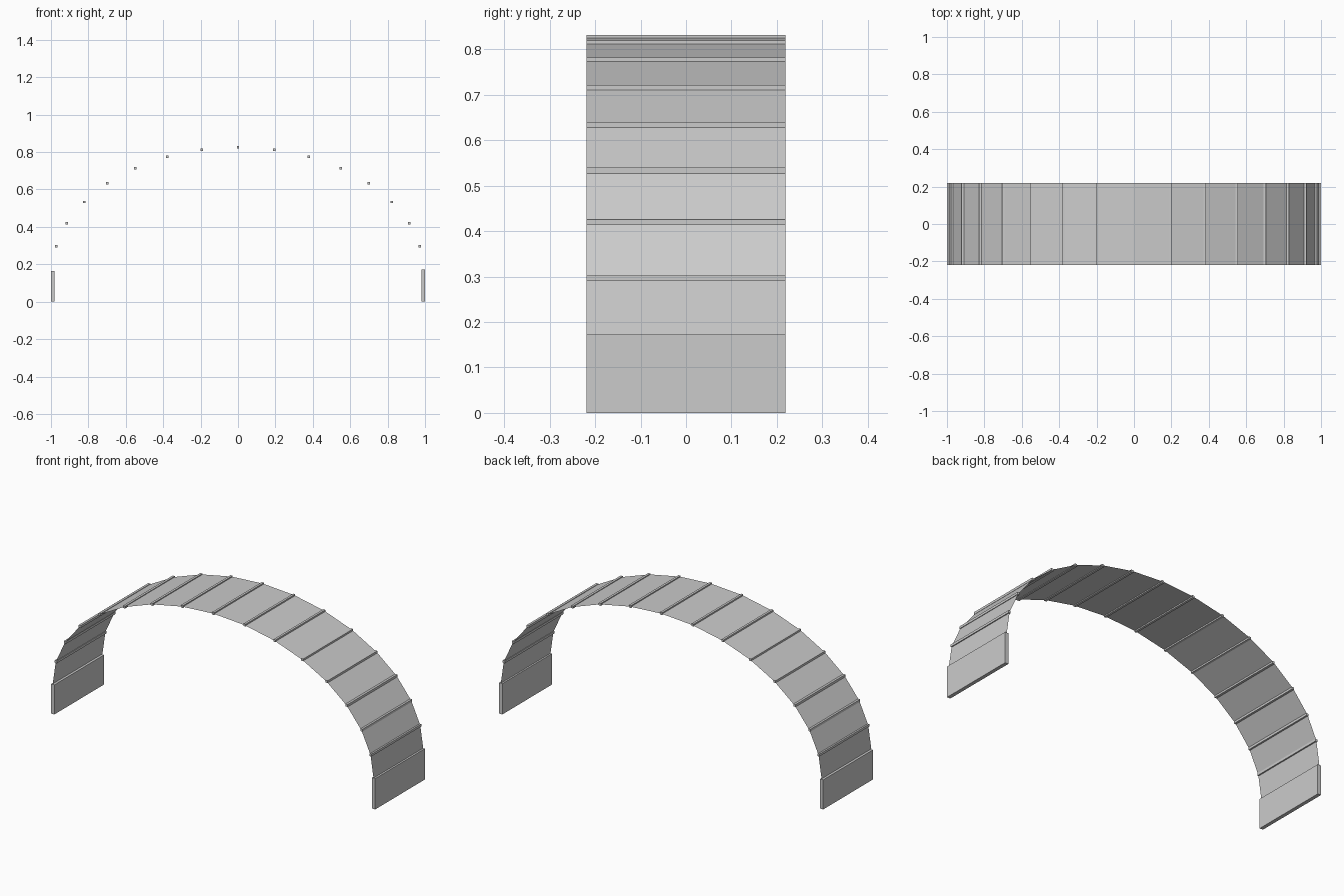
import bpy, bmesh, math

if "Cube" in bpy.data.objects:
    bpy.data.objects.remove(bpy.data.objects["Cube"])

HALF_W = 0.219            # half depth of the arch along y
RX, RZ, Z0 = 0.99, 0.657, 0.168
STEPS = 16                # panels around the half ellipse
ROD = 0.013

grey = bpy.data.materials.new("light grey")
grey.diffuse_color = (0.6, 0.6, 0.6, 1)
grey.use_nodes = True
grey.node_tree.nodes["Principled BSDF"].inputs["Base Color"].default_value = grey.diffuse_color


def finish(bm, name):
    me = bpy.data.meshes.new(name)
    bm.to_mesh(me)
    bm.free()
    me.materials.append(grey)
    bpy.context.collection.objects.link(bpy.data.objects.new(name, me))


def box(name, x, z, sx, sz):
    bm = bmesh.new()
    bmesh.ops.create_cube(bm, size=1)
    for v in bm.verts:
        v.co = (x + v.co.x * sx, v.co.y * 2 * HALF_W, z + v.co.z * sz)
    finish(bm, name)


# Points along the half ellipse, left to right
arc = [(-RX * math.cos(math.pi * i / STEPS), Z0 + RZ * math.sin(math.pi * i / STEPS))
       for i in range(STEPS + 1)]

# Thin canopy of flat panels
bm = bmesh.new()
rows = [[bm.verts.new((x, y, z)) for y in (-HALF_W, HALF_W)] for x, z in arc]
for a, b in zip(rows, rows[1:]):
    bm.faces.new((a[0], b[0], b[1], a[1]))
bm.normal_update()
finish(bm, "canopy_panels")

# Square cross rods at each panel joint
for i, (x, z) in enumerate(arc[1:-1], 1):
    box(f"cross_rod_{i}", x, z, ROD, ROD)

# Upright base boards
box("left_base_board", -0.99, 0.0825, 0.02, 0.165)
box("right_base_board", 0.99, 0.086, 0.02, 0.172)
